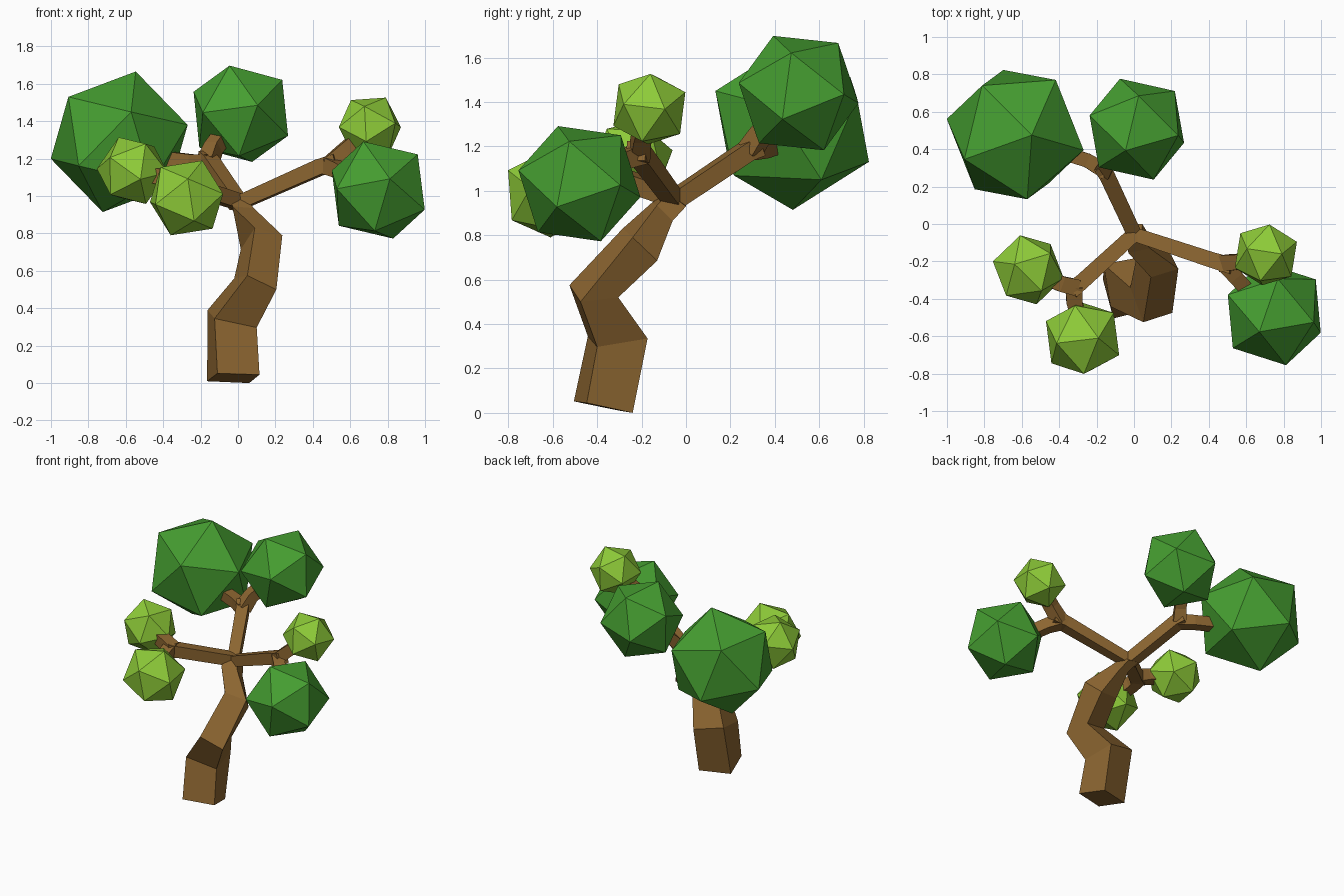
import bpy, bmesh
from mathutils import Vector, Matrix

if "Cube" in bpy.data.objects:
    bpy.data.objects.remove(bpy.data.objects["Cube"])


def material(name, rgb):
    m = bpy.data.materials.new(name)
    m.diffuse_color = (*rgb, 1)
    m.use_nodes = True
    m.node_tree.nodes["Principled BSDF"].inputs["Base Color"].default_value = m.diffuse_color
    return m


BARK = material("bark", (0.26, 0.13, 0.03))
DARK = material("dark_leaf", (0.06, 0.34, 0.03))
LIGHT = material("light_leaf", (0.27, 0.60, 0.04))


def finish(name, bm, mat):
    bmesh.ops.recalc_face_normals(bm, faces=bm.faces)
    me = bpy.data.meshes.new(name)
    bm.to_mesh(me)
    bm.free()
    me.materials.append(mat)
    ob = bpy.data.objects.new(name, me)
    bpy.context.collection.objects.link(ob)


def loft(name, rings):
    """Skin a stack of four-sided rings and cap both ends."""
    bm = bmesh.new()
    rows = [[bm.verts.new(p) for p in r] for r in rings]
    for a, b in zip(rows, rows[1:]):
        for i in range(4):
            j = (i + 1) % 4
            bm.faces.new((a[i], a[j], b[j], b[i]))
    bm.faces.new(rows[0])
    bm.faces.new(rows[-1])
    finish(name, bm, BARK)


def limb(name, path):
    """Square tube along (x, y, z, half width) points."""
    pts = [Vector(p[:3]) for p in path]
    rings = []
    for i, p in enumerate(pts):
        t = (pts[min(i + 1, len(pts) - 1)] - pts[max(i - 1, 0)]).normalized()
        side = t.cross(Vector((0, 0, 1))).normalized()
        up = side.cross(t)
        h = path[i][3]
        rings.append([p + h * (a * side + b * up)
                      for a, b in ((-1, -1), (1, -1), (1, 1), (-1, 1))])
    loft(name, rings)


def leaf_ball(name, centre, radius, corner, neighbour, mat):
    """Icosahedron turned so two of its corners point the given ways."""
    z = Vector(corner).normalized()
    x = Vector(neighbour)
    x = (x - z * x.dot(z)).normalized()
    rot = Matrix((x, z.cross(x), z)).transposed().to_4x4()
    bm = bmesh.new()
    bmesh.ops.create_icosphere(bm, subdivisions=1, radius=radius,
                               matrix=Matrix.Translation(centre) @ rot)
    finish(name, bm, mat)


# Crooked trunk
loft("trunk", [
    [(-.11, -.505, .052), (.115, -.447, .045), (.06, -.24, 0), (-.165, -.30, .01)],
    [(-.125, -.442, .345), (.10, -.40, .297), (.06, -.173, .335), (-.163, -.215, .39)],
    [(.05, -.525, .575), (.205, -.475, .50), (.16, -.305, .52), (-.02, -.34, .56)],
    [(.09, -.285, .83), (.237, -.24, .79), (.18, -.13, .685), (.015, -.17, .715)],
    [(-.03, -.155, .945), (.085, -.13, .935), (.08, -.06, .865), (.0, -.06, .88)],
    [(-.04, -.08, 1.0), (.04, -.08, .99), (.045, .0, .93), (-.04, .0, .94)],
])

# Three branches, each with a two-way fork
limb("right_branch", [(0, -.055, .96, .037), (.44, -.20, 1.155, .042), (.53, -.225, 1.18, .045)])
limb("right_twig_up", [(.48, -.21, 1.16, .045), (.57, -.20, 1.245, .04), (.66, -.18, 1.32, .04)])
limb("right_twig_low", [(.48, -.21, 1.165, .045), (.54, -.28, 1.14, .04), (.62, -.37, 1.09, .04)])
limb("back_branch", [(0, -.05, .96, .04), (-.15, .27, 1.175, .042), (-.18, .32, 1.20, .045)])
limb("back_twig_right", [(-.16, .29, 1.185, .045), (-.13, .34, 1.26, .04), (-.07, .42, 1.34, .04)])
limb("back_twig_left", [(-.15, .28, 1.18, .042), (-.25, .34, 1.185, .038), (-.38, .38, 1.20, .038)])
limb("left_branch", [(0, -.055, .97, .04), (-.28, -.31, 1.06, .042), (-.34, -.36, 1.075, .045)])
limb("left_twig_back", [(-.31, -.34, 1.07, .045), (-.39, -.32, 1.10, .042), (-.50, -.275, 1.12, .04)])
limb("left_twig_front", [(-.32, -.33, 1.075, .045), (-.32, -.41, 1.05, .042), (-.29, -.53, 1.01, .04)])

# Foliage
leaf_ball("leaves_back_left", (-.635, .478, 1.29), .386, (.088, -.003, .374), (.365, -.083, .097), DARK)
leaf_ball("leaves_back", (.015, .507, 1.44), .288, (-.06, -.114, .257), (.228, -.03, .176), DARK)
leaf_ball("leaves_right", (.75, -.48, 1.032), .288, (-.08, -.097, .261), (.223, -.04, .178), DARK)
leaf_ball("leaves_right_top", (.705, -.165, 1.368), .18, (.085, .005, .157), (.167, .069, .006), LIGHT)
leaf_ball("leaves_left", (-.565, -.245, 1.136), .195, (.19, -.045, -.01), (.05, -.11, .15), LIGHT)
leaf_ball("leaves_front", (-.275, -.61, .99), .217, (.085, 0, .2), (.2, -.094, .018), LIGHT)
